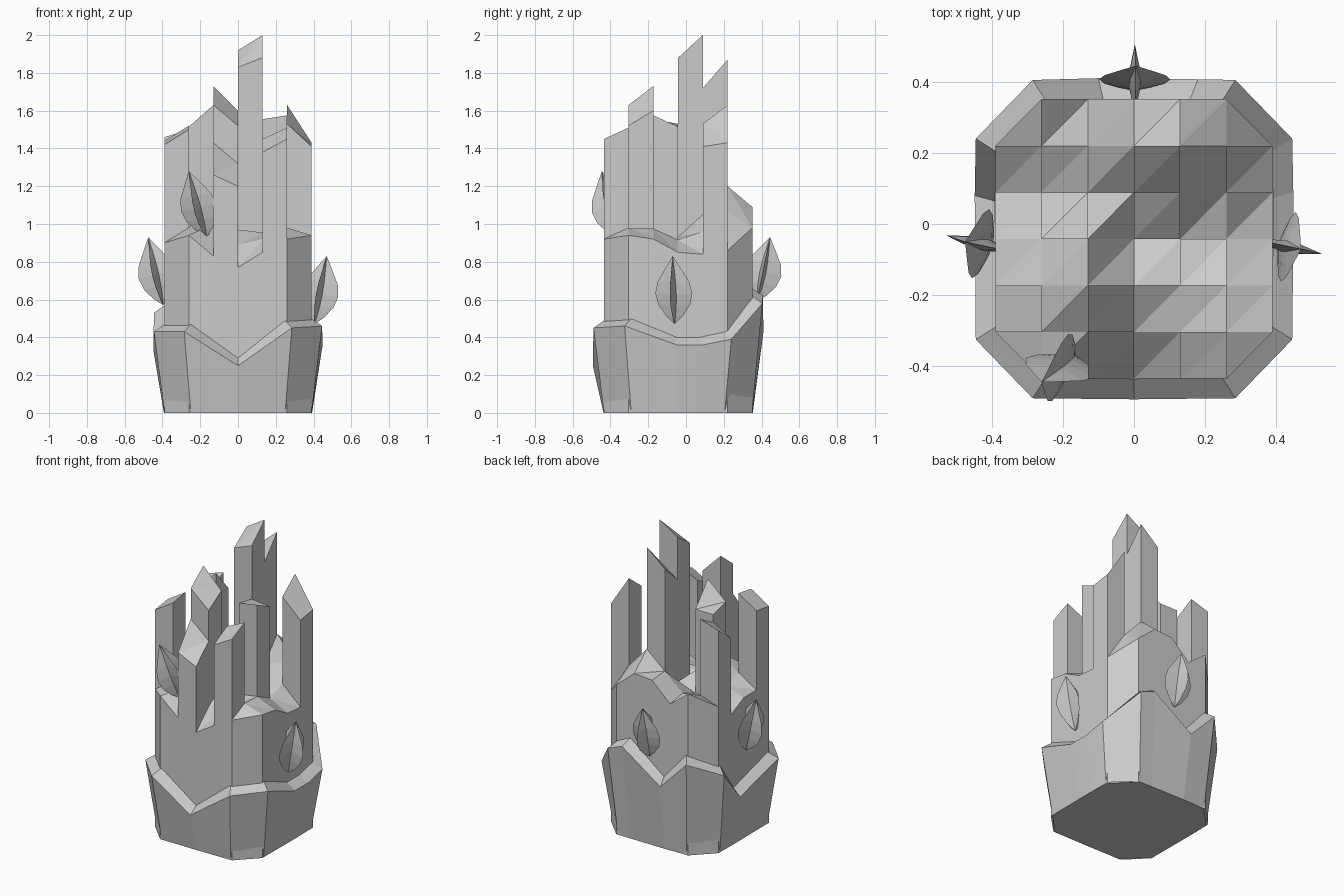
import bpy, bmesh, math
from mathutils import Vector, Matrix

if "Cube" in bpy.data.objects:
    bpy.data.objects.remove(bpy.data.objects["Cube"])

CY = -0.0425   # centre of the plan in y
STEP = 0.13


def finish(bm, name):
    bmesh.ops.recalc_face_normals(bm, faces=bm.faces[:])
    me = bpy.data.meshes.new(name)
    bm.to_mesh(me)
    bm.free()
    ob = bpy.data.objects.new(name, me)
    bpy.context.collection.objects.link(ob)
    return ob


# Rock body: uneven top surface on a 6 x 6 grid with clipped corners
LOW = [
    [.90, .94, .83, .77, .85, .92, .92],
    [.90, .98, 1.0, .89, .92, .98, .94],
    [.92, 1.0, 1.1, .97, .955, .975, .92],
    [.92, .965, 1.08, .88, .93, .915, .85],
    [.86, .93, .93, .97, 1.05, .96, .84],
    [.96, 1.0, .98, 1.09, 1.2, 1.06, .86],
    [.96, 1.06, .96, 1.08, 1.09, .98, .90],
]
# Pillars: grid cell (column, row) and rise above the surface
PILLARS = {(2, 0): .43, (4, 0): .53, (0, 1): .52, (2, 1): .63, (4, 2): .60,
           (1, 3): .55, (3, 3): .95, (0, 4): .50, (3, 4): .67, (5, 4): .57}

bm = bmesh.new()
corners = {(0, 0), (6, 0), (0, 6), (6, 6)}
grid = {}
for j in range(7):
    for i in range(7):
        if (i, j) not in corners:
            grid[i, j] = bm.verts.new((-.39 + STEP * i, -.435 + .131 * j, LOW[j][i]))
cells = {}
for j in range(6):
    for i in range(6):
        keys = [(i, j), (i + 1, j), (i + 1, j + 1), (i, j + 1)]
        cells[i, j] = bm.faces.new([grid[k] for k in keys if k in grid])
rim = [e for e in bm.edges if e.is_boundary]
res = bmesh.ops.extrude_edge_only(bm, edges=rim)
for v in res["geom"]:
    if isinstance(v, bmesh.types.BMVert):
        v.co.z = 0
for cell, rise in PILLARS.items():
    face = cells[cell]
    base = list(face.verts)
    top = [bm.verts.new(v.co + Vector((0, 0, rise))) for v in base]
    bm.faces.remove(face)
    for k in range(4):
        n = (k + 1) % 4
        bm.faces.new((base[k], base[n], top[n], top[k]))
    cells[cell] = bm.faces.new(top)
bmesh.ops.triangulate(bm, faces=list(cells.values()), quad_method='FIXED')
finish(bm, "rock_pillars")

# Flared base collar with a wavy bevelled rim: outer x, y and rim height
RIM = [(-.285, -.49, .43), (0, -.493, .25), (.285, -.49, .45),
       (.445, -.325, .46), (.448, -.05, .36), (.448, .09, .36), (.445, .24, .39),
       (.285, .405, .58), (.18, .407, .62), (-.10, .41, .43), (-.285, .405, .62),
       (-.445, .24, .53), (-.448, .08, .33), (-.445, -.325, .43)]
bm = bmesh.new()


def ring(k, height):
    return [bm.verts.new((x * k, CY + (y - CY) * k, height(z))) for x, y, z in RIM]


rings = [ring(.875, lambda z: 0), ring(1, lambda z: z), ring(.872, lambda z: z + .04)]
bm.faces.new(rings[0][::-1])
for a, b in zip(rings, rings[1:]):
    for k in range(len(RIM)):
        n = (k + 1) % len(RIM)
        bm.faces.new((a[k], a[n], b[n], b[k]))
finish(bm, "base_collar")


# Small shards: crossed pointed blades standing out from the rock
def shard(name, foot, tip, yaw):
    foot, tip = Vector(foot), Vector(tip)
    axis = tip - foot
    side = Vector((0, 0, 1)).rotation_difference(axis).to_matrix()
    frame = side @ Matrix.Rotation(math.radians(yaw), 3, 'Z')
    bm = bmesh.new()
    loops = []
    for t, w in ((.12, .45), (.28, .85), (.45, 1), (.62, .86), (.82, .42)):
        loop = []
        for k in range(8):
            r = w * (.10 if k % 2 == 0 else .024)
            a = k * math.pi / 4
            loop.append(bm.verts.new(foot + axis * t + frame @ Vector((r * math.cos(a), r * math.sin(a), 0))))
        loops.append(loop)
    ends = bm.verts.new(foot), bm.verts.new(tip)
    for k in range(8):
        n = (k + 1) % 8
        for a, b in zip(loops, loops[1:]):
            bm.faces.new((a[k], a[n], b[n], b[k]))
        bm.faces.new((ends[0], loops[0][n], loops[0][k]))
        bm.faces.new((ends[1], loops[-1][k], loops[-1][n]))
    finish(bm, name)


shard("shard_front", (-.165, -.37, .93), (-.26, -.445, 1.28), 75)
shard("shard_right", (.405, -.06, .47), (.47, -.07, .83), -12)
shard("shard_left", (-.395, -.06, .57), (-.475, -.05, .93), -14)
shard("shard_back", (0, .375, .59), (.005, .445, .93), 0)
